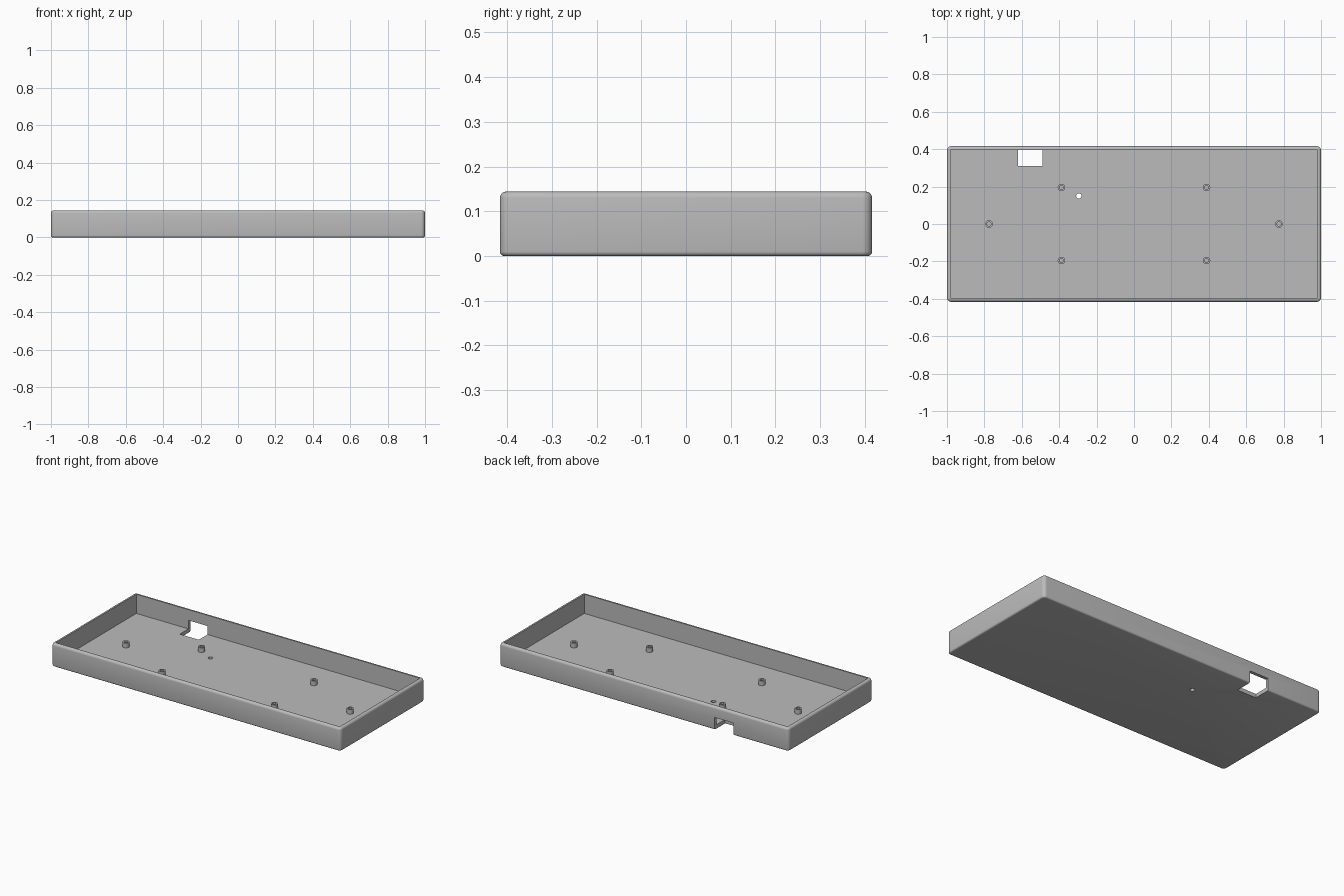
import bpy, bmesh, math

if "Cube" in bpy.data.objects:
    bpy.data.objects.remove(bpy.data.objects["Cube"])

grey = bpy.data.materials.new("mid_grey")
grey.diffuse_color = (0.5, 0.5, 0.5, 1)
grey.use_nodes = True
grey.node_tree.nodes["Principled BSDF"].inputs["Base Color"].default_value = grey.diffuse_color

HX, HY, H = 1.0, 0.416, 0.144    # outer half sizes and height
WALL, FLOOR = 0.02, 0.024
R = 0.022                        # vertical corner radius


def finish(name, bm):
    bmesh.ops.recalc_face_normals(bm, faces=bm.faces)
    me = bpy.data.meshes.new(name)
    bm.to_mesh(me)
    bm.free()
    ob = bpy.data.objects.new(name, me)
    bpy.context.collection.objects.link(ob)
    me.materials.append(grey)
    return ob


def smooth(ob):
    bpy.ops.object.select_all(action='DESELECT')
    ob.select_set(True)
    bpy.context.view_layer.objects.active = ob
    bpy.ops.object.shade_smooth_by_angle(angle=math.radians(30))


def skin(bm, rings, cap):
    vs = [[bm.verts.new(p) for p in ring] for ring in rings]
    n = len(vs[0])
    for a, b in zip(vs, vs[1:]):
        for i in range(n):
            bm.faces.new((a[i], a[(i + 1) % n], b[(i + 1) % n], b[i]))
    if cap:
        bm.faces.new(vs[0])
        bm.faces.new(vs[-1])


def rounded_ring(inset, z, seg=6):
    pts = []
    for k, (sx, sy) in enumerate(((1, 1), (-1, 1), (-1, -1), (1, -1))):
        for i in range(seg + 1):
            a = (k + i / seg) * math.pi / 2
            pts.append((sx * (HX - R) + (R - inset) * math.cos(a),
                        sy * (HY - R) + (R - inset) * math.sin(a), z))
    return pts


def box(name, x0, x1, y0, y1, z0, z1):
    bm = bmesh.new()
    skin(bm, [[(x0, y0, z), (x1, y0, z), (x1, y1, z), (x0, y1, z)] for z in (z0, z1)], True)
    return finish(name, bm)


def circle(cx, cy, r, z, n=24):
    return [(cx + r * math.cos(2 * math.pi * i / n),
             cy + r * math.sin(2 * math.pi * i / n), z) for i in range(n)]


# tray body: filleted outer block
rb, rt = 0.01, 0.014
rings = []
for i in range(5):
    a = math.pi / 2 * i / 4
    rings.append(rounded_ring(rb * (1 - math.sin(a)), rb * (1 - math.cos(a))))
for i in range(5):
    a = math.pi / 2 * i / 4
    rings.append(rounded_ring(rt * (1 - math.cos(a)), H - rt * (1 - math.sin(a))))
bm = bmesh.new()
skin(bm, rings, True)
tray = finish("tray", bm)

# cutters: cavity, cable port through floor and back wall, reset hole
cavity = box("cavity_cutter", -HX + WALL, HX - WALL, -HY + WALL, HY - WALL, FLOOR, 0.3)
port = box("port_cutter", -0.62, -0.488, 0.31, 0.5, -0.1, 0.077)
bm = bmesh.new()
skin(bm, [circle(-0.295, 0.15, 0.014, z) for z in (-0.1, 0.1)], True)
reset = finish("reset_hole_cutter", bm)

bpy.context.view_layer.objects.active = tray
for c in (cavity, port, reset):
    m = tray.modifiers.new(c.name, 'BOOLEAN')
    m.operation, m.solver, m.object = 'DIFFERENCE', 'EXACT', c
    bpy.ops.object.modifier_apply(modifier=m.name)
    bpy.data.objects.remove(c)
smooth(tray)

# screw bosses with blind holes
for i, (x, y) in enumerate(((-0.775, 0), (0.775, 0), (-0.388, 0.195), (0.388, 0.195),
                            (-0.388, -0.195), (0.388, -0.195))):
    bm = bmesh.new()
    skin(bm, [circle(x, y, r, z) for r, z in
              ((0.02, FLOOR - 0.004), (0.02, 0.053), (0.011, 0.053), (0.011, FLOOR + 0.001))], True)
    smooth(finish(f"screw_boss_{i + 1}", bm))
